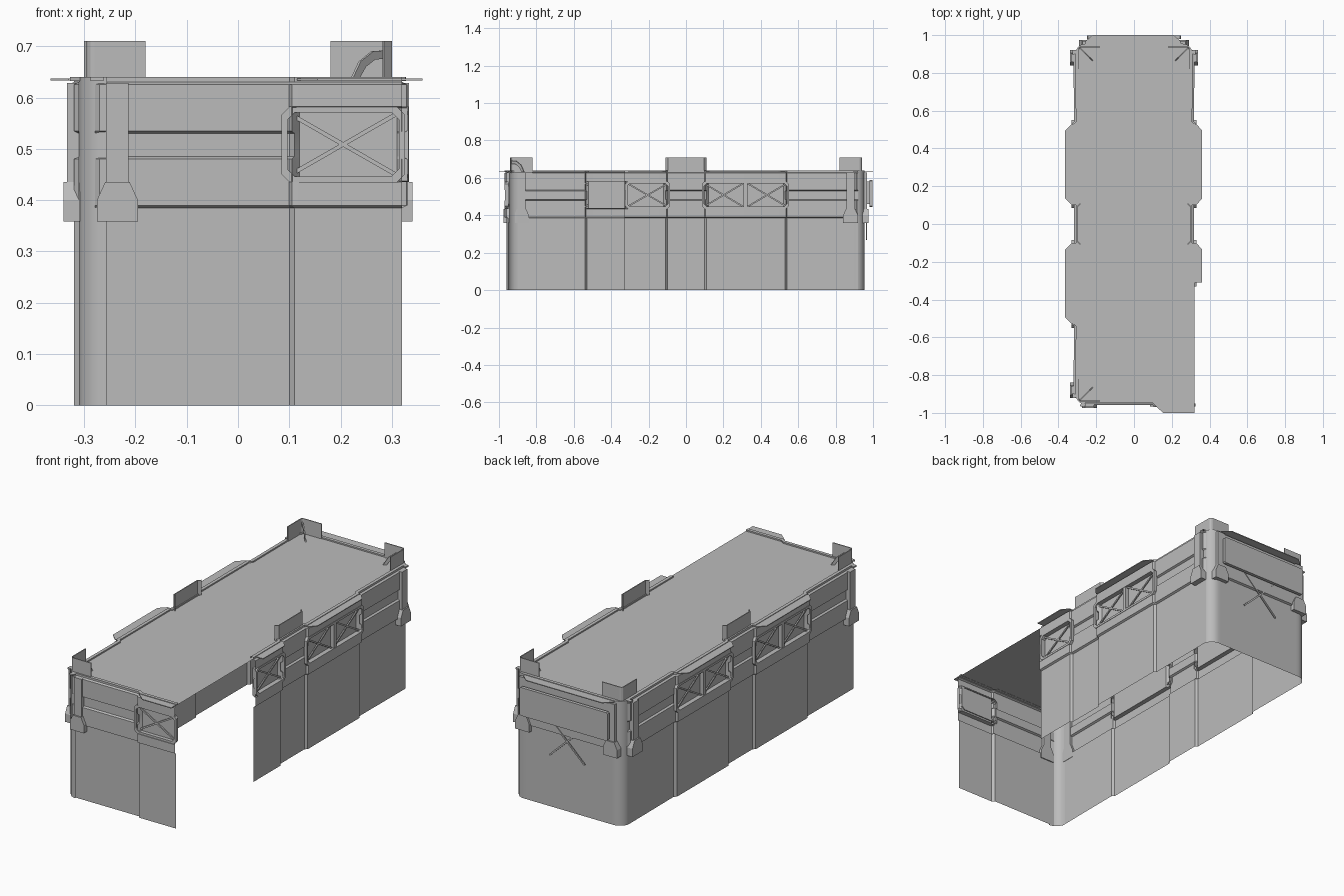
import bpy, bmesh, math
from mathutils import Matrix, Vector

cube = bpy.data.objects.get("Cube")
if cube:
    bpy.data.objects.remove(cube)

grey = bpy.data.materials.new("plain grey")
grey.use_nodes = True
grey.diffuse_color = (0.5, 0.5, 0.5, 1)
grey.node_tree.nodes["Principled BSDF"].inputs["Base Color"].default_value = (0.5, 0.5, 0.5, 1)


def make(name, bm, normals=True):
    if normals:
        bmesh.ops.recalc_face_normals(bm, faces=bm.faces)
    me = bpy.data.meshes.new(name)
    bm.to_mesh(me)
    bm.free()
    me.materials.append(grey)
    ob = bpy.data.objects.new(name, me)
    bpy.context.collection.objects.link(ob)
    return ob


def frame_matrix(u, out, origin):
    """Local axes: along the wall, away from the wall, up."""
    m = Matrix((u, out, (0, 0, 1))).transposed().to_4x4()
    m.translation = Vector(origin)
    return m


X, Y = 0.32, 0.955
FRONT = frame_matrix((1, 0, 0), (0, -1, 0), (0, -Y, 0))
BACK = frame_matrix((1, 0, 0), (0, 1, 0), (0, Y, 0))
LEFT = frame_matrix((0, 1, 0), (1, 0, 0), (X, 0, 0))
RIGHT = frame_matrix((0, 1, 0), (-1, 0, 0), (-X, 0, 0))


def slab(name, pts, d0, d1, m):
    """Outline in (along, up), extruded from depth d0 to d1."""
    bm = bmesh.new()
    a = [bm.verts.new(m @ Vector((u, d0, z))) for u, z in pts]
    b = [bm.verts.new(m @ Vector((u, d1, z))) for u, z in pts]
    bm.faces.new(a)
    bm.faces.new(b[::-1])
    for i in range(len(a)):
        j = (i + 1) % len(a)
        bm.faces.new((a[i], a[j], b[j], b[i]))
    return make(name, bm)


def bar(name, p, q, w, d0, d1, m):
    p, q = Vector(p), Vector(q)
    n = Vector((p.y - q.y, q.x - p.x)).normalized() * w / 2
    slab(name, [p + n, q + n, q - n, p - n], d0, d1, m)


def cross(name, u0, u1, z0, z1, d, m):
    bar(name + "_brace_a", (u0, z0), (u1, z1), 0.008, d, d + 0.006, m)
    bar(name + "_brace_b", (u0, z1), (u1, z0), 0.008, d, d + 0.006, m)


def octagon(u0, u1, z0, z1, c):
    return [(u0 + c, z0), (u1 - c, z0), (u1, z0 + c), (u1, z1 - c),
            (u1 - c, z1), (u0 + c, z1), (u0, z1 - c), (u0, z0 + c)]


def window(name, u0, u1, panes, m):
    z0, z1, t = 0.435, 0.582, 0.011
    bm = bmesh.new()
    rings = []
    for inset, d in ((0, -0.005), (0, 0.012), (t, 0.012), (t, -0.012)):
        pts = octagon(u0 + inset, u1 - inset, z0 + inset, z1 - inset, 0.015)
        rings.append([bm.verts.new(m @ Vector((u, d, z))) for u, z in pts])
    for a, b in zip(rings, rings[1:]):
        for i in range(8):
            j = (i + 1) % 8
            bm.faces.new((a[i], a[j], b[j], b[i]))
    make(name + "_frame", bm)
    step = (u1 - u0) / panes
    for k in range(panes):
        a, b = u0 + k * step, u0 + (k + 1) * step
        cross(name + "_pane_%d" % k, a + t, b - t, z0 + t, z1 - t, -0.006, m)
        if k:
            bar(name + "_mullion", (a, z0), (a, z1), 0.02, -0.01, 0.01, m)


# Wall path: stations of (x, y, mode), with bays that step outward
def side(bays, end_lo):
    pts = [] if end_lo is None else [(0.31, end_lo, "plain"), (0.31, end_lo + 0.01, "band")]
    for a, b in bays:
        if pts:
            pts.append((0.308, a - 0.01, "band"))
        pts += [(X, a, "band"), (X, a + 0.01, "window"), (X, b - 0.01, "window"),
                (X, b, "band"), (0.308, b + 0.01, "band")]
    return pts + [(0.31, 0.91, "band"), (0.31, 0.92, "plain")]


def corner(sx, sy, start, r=0.055):
    cx, cy = sx * (0.31 - r), sy * (Y - r)
    return [(cx + r * math.cos(a), cy + r * math.sin(a), "plain")
            for a in (math.radians(start + 15 * k) for k in range(7))]


single, double = (-0.33, -0.11), (0.11, 0.53)
path = side([single, double], None) + corner(1, 1, 0)
path += [(0.24, Y, "plain"), (0.23, Y, "band"), (-0.23, Y, "band"), (-0.24, Y, "plain")]
path += corner(-1, 1, 90)
path += [(-x, y, k) for x, y, k in reversed(side([(-0.53, -0.11), double], -0.92))]
path += corner(-1, -1, 180)
path += [(-0.28, -0.948, "plain"), (-0.27, -0.948, "band"), (0.1, -0.948, "band"),
         (0.11, -0.96, "band"), (0.12, -0.96, "window"), (0.31, -0.96, "window"), (X, -0.96, "band")]

levels = [0, 0.385, 0.39, 0.435, 0.437, 0.48, 0.485, 0.53, 0.535, 0.58, 0.582, 0.625, 0.63, 0.64]


def offset(mode, z):
    if mode == "plain" or z < 0.388 or z > 0.627:
        return 0
    if mode == "window" and 0.436 < z < 0.581:
        return -0.012
    return 0 if 0.482 < z < 0.533 else 0.01


def outward(i):
    a, b = path[max(i - 1, 0)], path[min(i + 1, len(path) - 1)]
    return Vector((b[1] - a[1], a[0] - b[0], 0)).normalized()


bm = bmesh.new()
columns = []
for i, (x, y, mode) in enumerate(path):
    n, base = outward(i), Vector((x, y, 0))
    section = [(offset(mode, z), z) for z in levels] + [(-0.017, 0.64), (-0.017, 0.632)]
    columns.append([bm.verts.new(base + n * o + Vector((0, 0, z))) for o, z in section])
for a, b in zip(columns, columns[1:]):
    for k in range(len(a) - 1):
        bm.faces.new((a[k], b[k], b[k + 1], a[k + 1]))
walls = make("walls", bm, False)
bpy.context.view_layer.objects.active = walls
walls.select_set(True)
bpy.ops.object.shade_smooth_by_angle(angle=math.radians(25))

# Roof sheet, closing straight across the open corner
bm = bmesh.new()
bm.faces.new([bm.verts.new((x, y, 0.633)) for x, y, _ in path])
make("roof", bm)

# Windows
window("left_front_window", -0.325, -0.085, 1, LEFT)
window("left_back_window", 0.085, 0.55, 2, LEFT)
window("right_front_window", -0.55, -0.085, 2, RIGHT)
window("right_back_window", 0.085, 0.55, 2, RIGHT)
window("front_window", 0.085, 0.325, 1, FRONT)


# Awnings: thin plates with cut corners
def awning(name, u0, u1, c0, c1, depth, m):
    bm = bmesh.new()
    pts = [(u0, -0.01), (u0, 0.01), (u0 + c0, depth), (u1 - c1, depth), (u1, 0.01), (u1, -0.01)]
    f = bm.faces.new([bm.verts.new(m @ Vector((u, d, 0.633))) for u, d in pts])
    r = bmesh.ops.extrude_face_region(bm, geom=[f])
    for v in r["geom"]:
        if isinstance(v, bmesh.types.BMVert):
            v.co.z += 0.004
    make(name, bm)


awning("left_front_awning", -0.31, -0.1, 0, 0.035, 0.04, LEFT)
awning("left_back_awning", 0.1, 0.53, 0.035, 0.035, 0.04, LEFT)
awning("right_front_awning", -0.53, -0.1, 0.035, 0.035, 0.045, RIGHT)
awning("right_back_awning", 0.1, 0.53, 0.035, 0.035, 0.045, RIGHT)
awning("front_awning", 0.115, X, 0.04, 0, 0.045, FRONT)
awning("back_awning", -0.26, 0.25, 0.04, 0.04, 0.045, BACK)

# Back panel with crossed struts below it
slab("back_panel", octagon(-0.25, 0.25, 0.445, 0.59, 0.006), 0.025, 0.042, BACK)
for s in (-1, 1):
    bar("panel_mount", (s * 0.15, 0.46), (s * 0.15, 0.58), 0.03, 0, 0.03, BACK)
cross("back_strut", -0.1, 0.1, 0.27, 0.46, 0.008, BACK)


# Wall clamps near the corners
def clamp(name, u, m):
    def mirrored(half):
        return [(u + w, z) for w, z in half] + [(u - w, z) for w, z in reversed(half)]
    slab(name + "_strap", mirrored([(0.03, 0.39), (0.022, 0.43), (0.022, 0.628)]), -0.012, 0.013, m)
    slab(name + "_foot", mirrored([(0.04, 0.358), (0.04, 0.4), (0.024, 0.435)]), -0.012, 0.02, m)


clamp("front_clamp", -0.235, FRONT)
clamp("left_clamp", 0.88, LEFT)
for s in (-1, 1):
    clamp("right_clamp", s * 0.88, RIGHT)
    clamp("back_clamp", s * 0.25, BACK)


# Upright plates standing on the roof edge
def upright(name, pts):
    bm = bmesh.new()
    lo = [bm.verts.new((x, y, 0.625)) for x, y in pts]
    hi = [bm.verts.new((x, y, 0.71)) for x, y in pts]
    for i in range(len(pts) - 1):
        bm.faces.new((lo[i], lo[i + 1], hi[i + 1], hi[i]))
    ob = make(name, bm)
    mod = ob.modifiers.new("thickness", "SOLIDIFY")
    mod.thickness = 0.005


for sx, sy, label in ((1, 1, "back_left"), (-1, 1, "back_right"), (-1, -1, "front_right")):
    arc = [(0.28 + 0.015 * math.cos(a), 0.925 + 0.015 * math.sin(a))
           for a in (math.radians(30 * k) for k in range(4))]
    pts = [(0.295, 0.82)] + arc + [(0.18, 0.94)]
    upright(label + "_corner_post", [(sx * x, sy * y) for x, y in pts])
    # Curved brace on the diagonal behind each post
    h = math.sqrt(0.5)
    m = frame_matrix((-sx * h, -sy * h, 0), (sy * h, -sx * h, 0), (sx * 0.29, sy * 0.935, 0))
    slab(label + "_brace", [(0, 0.692), (0.04, 0.69), (0.075, 0.67), (0.1, 0.632),
                            (0.082, 0.632), (0.06, 0.66), (0.035, 0.674), (0, 0.676)], -0.003, 0.003, m)
for s, label in ((1, "left"), (-1, "right")):
    upright(label + "_middle_plate", [(s * 0.285, -0.11), (s * 0.3, -0.095), (s * 0.3, 0.095), (s * 0.285, 0.11)])
